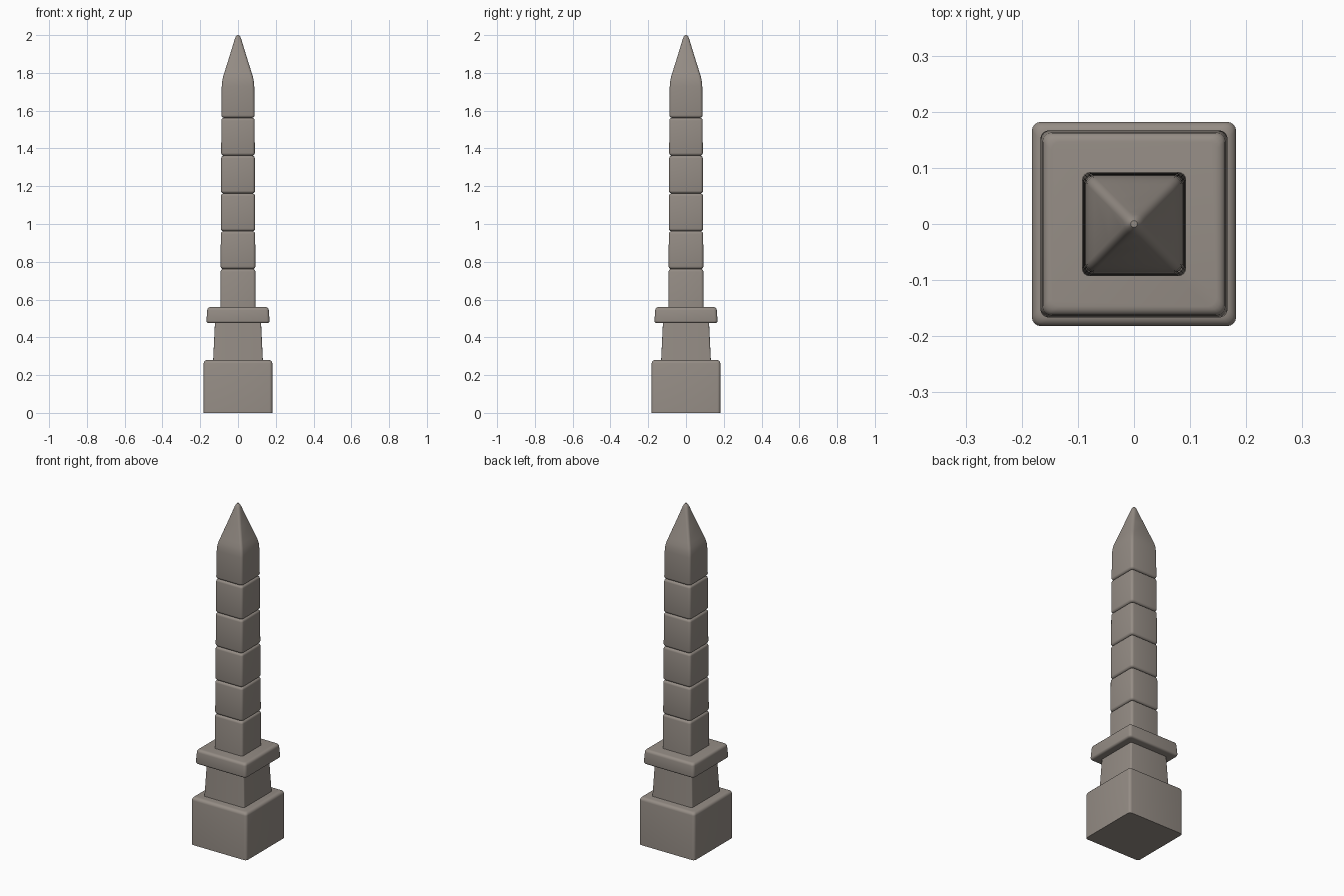
import bpy, bmesh, math

cube = bpy.data.objects.get("Cube")
if cube:
    bpy.data.objects.remove(cube, do_unlink=True)

# Single stone colour
STONE = (0.30, 0.265, 0.235, 1)
stone = bpy.data.materials.new("warm grey stone")
stone.use_nodes = True
stone.diffuse_color = STONE
bsdf = stone.node_tree.nodes["Principled BSDF"]
bsdf.inputs["Base Color"].default_value = STONE
bsdf.inputs["Roughness"].default_value = 0.8


def rounded_square(half, radius, z, steps=4):
    """Points of a square section with rounded corners."""
    radius = min(radius, half)
    points = []
    for corner in range(4):
        mid = math.pi / 4 + corner * math.pi / 2
        cx = math.copysign(half - radius, math.cos(mid))
        cy = math.copysign(half - radius, math.sin(mid))
        for i in range(steps + 1):
            a = corner * math.pi / 2 + i * math.pi / 2 / steps
            points.append((cx + radius * math.cos(a), cy + radius * math.sin(a), z))
    return points


def loft(name, profile, radius):
    """Stack rounded squares along a (half width, height) profile."""
    bm = bmesh.new()
    rings = [[bm.verts.new(p) for p in rounded_square(half, radius, z)]
             for half, z in profile]
    for low, high in zip(rings, rings[1:]):
        for i in range(len(low)):
            j = (i + 1) % len(low)
            bm.faces.new((low[i], low[j], high[j], high[i]))
    bm.faces.new(rings[0][::-1])
    bm.faces.new(rings[-1])
    bmesh.ops.remove_doubles(bm, verts=bm.verts, dist=0.00001)
    bmesh.ops.recalc_face_normals(bm, faces=bm.faces)
    mesh = bpy.data.meshes.new(name)
    bm.to_mesh(mesh)
    bm.free()
    mesh.materials.append(stone)
    obj = bpy.data.objects.new(name, mesh)
    bpy.context.collection.objects.link(obj)
    bpy.ops.object.select_all(action="DESELECT")
    obj.select_set(True)
    bpy.context.view_layer.objects.active = obj
    bpy.ops.object.shade_smooth_by_angle(angle=math.radians(40))
    return obj


def arc(half, z, r, top, steps=4):
    """Quarter round at the top or bottom edge of a block."""
    angles = [i * math.pi / 2 / steps for i in range(steps + 1)]
    if top:
        return [(half - r + r * math.cos(a), z - r + r * math.sin(a)) for a in angles]
    return [(half - r + r * math.cos(a), z + r - r * math.sin(a)) for a in reversed(angles)]


def block(name, low, high, z0, z1, r0, r1, radius):
    """Tapered block with rounded lower and upper edges."""
    bottom = arc(low, z0, r0, False) if r0 else [(low, z0)]
    top = arc(high, z1, r1, True) if r1 else [(high, z1)]
    return loft(name, bottom + top, radius)


# Base: plinth, neck and overhanging cap
block("plinth", 0.182, 0.182, 0, 0.28, 0, 0.018, 0.016)
block("neck", 0.132, 0.122, 0.27, 0.48, 0, 0, 0.008)
block("cap_slab", 0.167, 0.163, 0.475, 0.56, 0.012, 0.016, 0.016)

# Shaft: gently tapering stacked stones with rounded joints
joints = [0.56, 0.762, 0.962, 1.162, 1.362, 1.562]
for n, (z0, z1) in enumerate(zip(joints, joints[1:]), 1):
    low = 0.094 - 0.001 * n
    block(f"shaft_stone_{n}", low, low - 0.001, z0, z1,
          0.014 if n > 1 else 0, 0.014, 0.014)

# Pointed top stone with a softened shoulder and blunt tip
tip = arc(0.088, 1.562, 0.014, False) + [
    (0.086, 1.73), (0.084, 1.755), (0.079, 1.78), (0.071, 1.805),
    (0.045, 1.888), (0.022, 1.963), (0.017, 1.98), (0.012, 1.992), (0.006, 2.0)]
loft("pointed_top", tip, 0.014)
